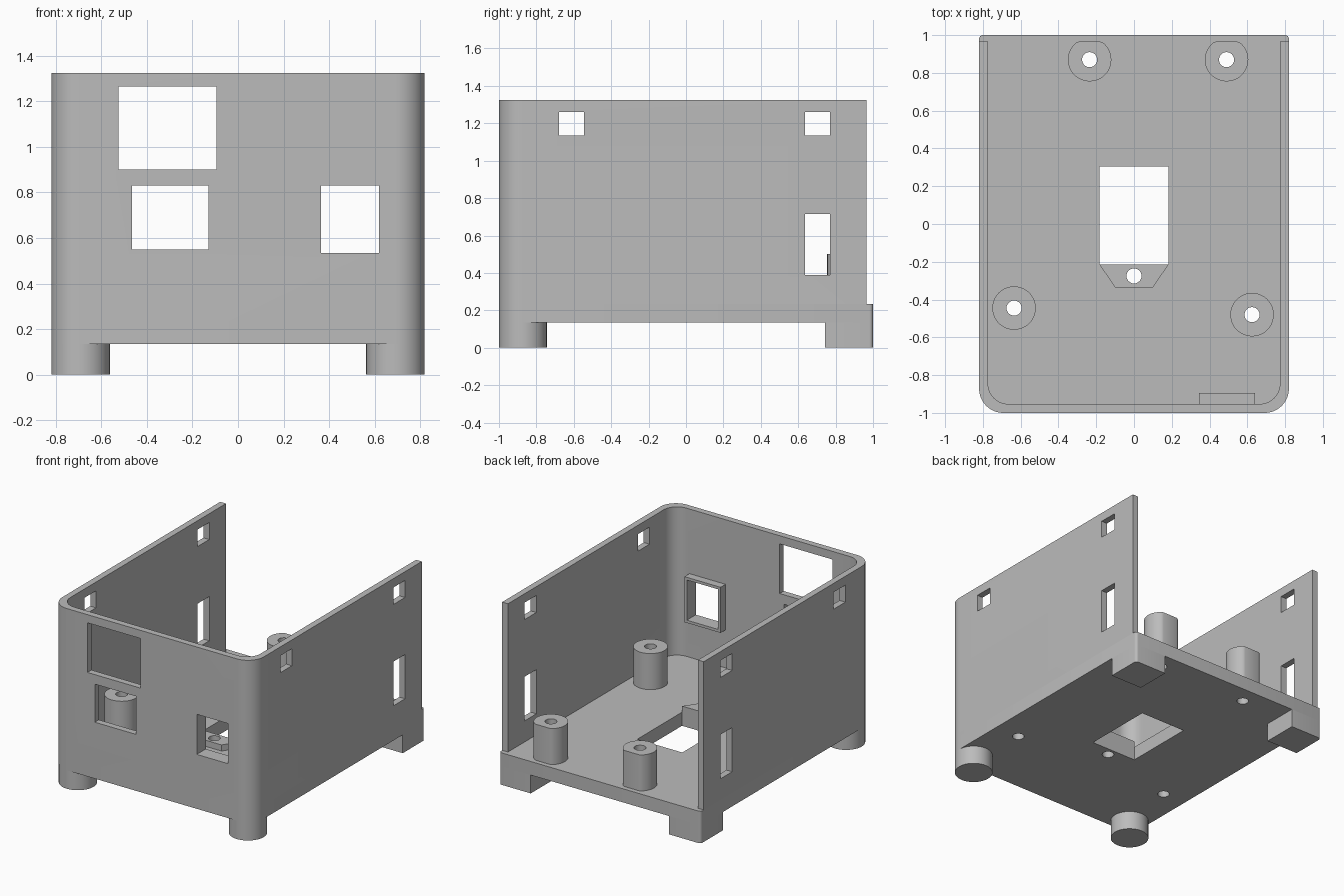
import bpy
import bmesh
from math import cos, sin, pi, radians

cube = bpy.data.objects.get("Cube")
if cube:
    bpy.data.objects.remove(cube, do_unlink=True)

grey = bpy.data.materials.new("plain grey")
grey.use_nodes = True
COLOUR = (0.5, 0.5, 0.5, 1)
grey.diffuse_color = COLOUR
grey.node_tree.nodes["Principled BSDF"].inputs["Base Color"].default_value = COLOUR

W, WALL, WALL_END = 0.82, 0.047, 0.965
BASE, FLOOR, TOP, POST_TOP = 0.135, 0.235, 1.325, 0.5
CORNER, FOOT = 0.128, 0.257


def arc(cx, cy, r, start, end, steps=12):
    """Points on an arc, angles in degrees."""
    angles = [radians(start + (end - start) * i / steps) for i in range(steps + 1)]
    return [(cx + r * cos(a), cy + r * sin(a)) for a in angles]


def circle(cx, cy, r, steps=40):
    return arc(cx, cy, r, 0, 360, steps)[:-1]


def rect(x0, x1, y0, y1):
    return [(x0, y0), (x1, y0), (x1, y1), (x0, y1)]


def prism(name, outline, z0, z1):
    """Extrude a plan outline between two heights."""
    bm = bmesh.new()
    face = bm.faces.new([bm.verts.new((x, y, z0)) for x, y in outline])
    new = bmesh.ops.extrude_face_region(bm, geom=[face])["geom"]
    for v in new:
        if isinstance(v, bmesh.types.BMVert):
            v.co.z = z1
    bmesh.ops.recalc_face_normals(bm, faces=bm.faces)
    mesh = bpy.data.meshes.new(name)
    bm.to_mesh(mesh)
    bm.free()
    obj = bpy.data.objects.new(name, mesh)
    bpy.context.collection.objects.link(obj)
    mesh.materials.append(grey)
    return obj


def cut(obj, *cutters):
    """Subtract the cutters, then remove them."""
    for c in cutters:
        mod = obj.modifiers.new("cut", "BOOLEAN")
        mod.operation, mod.solver, mod.object = "DIFFERENCE", "EXACT", c
    bpy.context.view_layer.update()
    done = bpy.data.meshes.new_from_object(
        obj.evaluated_get(bpy.context.evaluated_depsgraph_get()))
    obj.modifiers.clear()
    obj.data = done
    for c in cutters:
        bpy.data.objects.remove(c, do_unlink=True)


def box(x0, x1, y0, y1, z0, z1):
    return prism("cutter", rect(x0, x1, y0, y1), z0, z1)


def drill(x, y):
    return prism("cutter", circle(x, y, 0.04, 24), 0.05, 0.7)


parts = []
POSTS = {"back_right_post": (-0.235, 0.87), "back_left_post": (0.49, 0.87),
         "front_right_post": (-0.635, -0.445), "front_left_post": (0.625, -0.48)}
CLIP_HOLE = (0, -0.275)

# Floor plate with rounded front corners, central opening and screw holes
cx, cy = W - CORNER, -1 + CORNER
outline = (arc(-cx, cy, CORNER, 180, 270) + arc(cx, cy, CORNER, 270, 360)
           + arc(W - 0.02, 0.98, 0.02, 0, 90, 4) + arc(0.02 - W, 0.98, 0.02, 90, 180, 4))
floor = prism("floor", outline, BASE, FLOOR)
cut(floor, box(-0.183, 0.183, -0.215, 0.305, 0, 0.6), drill(*CLIP_HOLE),
    *[drill(x, y) for x, y in POSTS.values()])
parts.append(floor)

# U-shaped wall, open at the back
r = CORNER - 0.02
ix, iy = W - WALL - r, -1 + WALL + r
outline = ([(-W, WALL_END)] + arc(-cx, cy, CORNER, 180, 270) + arc(cx, cy, CORNER, 270, 360)
           + [(W, WALL_END), (W - WALL, WALL_END)]
           + arc(ix, iy, r, 360, 270) + arc(-ix, iy, r, 270, 180) + [(WALL - W, WALL_END)])
walls = prism("walls", outline, FLOOR, TOP)

# Front windows, and slots through both side walls
windows = [(-0.525, -0.095, 0.9, 1.265), (-0.465, -0.13, 0.55, 0.83), (0.365, 0.62, 0.535, 0.83)]
slots = [(-0.68, -0.545, 1.135, 1.26), (0.635, 0.77, 1.135, 1.26), (0.635, 0.77, 0.39, 0.715)]
cut(walls, *[box(x0, x1, -1.1, -0.8, z0, z1) for x0, x1, z0, z1 in windows],
    *[box(-1, 1, y0, y1, z0, z1) for y0, y1, z0, z1 in slots])
parts.append(walls)

# Raised rim inside the left front window
x0, x1, z0, z1 = windows[2]
rim = prism("window_rim", rect(x0 - 0.02, x1 + 0.02, -0.953, -0.895), z0 - 0.02, z1 + 0.02)
cut(rim, box(x0, x1, -1.1, -0.8, z0, z1))
parts.append(rim)

# Screw posts; the back pair are flattened where they meet the wall line
for name, (x, y) in POSTS.items():
    outline = [(px, min(py, WALL_END)) for px, py in circle(x, y, 0.115, 48)]
    outline = [p for i, p in enumerate(outline)
               if not (p[1] == outline[i - 1][1] == outline[(i + 1) % 48][1])]
    post = prism(name, outline, FLOOR, POST_TOP)
    cut(post, drill(x, y))
    parts.append(post)

# Tapered clip block at the front of the opening
clip = prism("clip_block", [(-0.183, -0.215), (-0.1, -0.335), (0.1, -0.335), (0.183, -0.215)],
             FLOOR, FLOOR + 0.045)
cut(clip, drill(*CLIP_HOLE))
parts.append(clip)

# Feet: round at the front, square at the back
for side, s in (("left", 1), ("right", -1)):
    parts.append(prism(f"front_{side}_foot", circle(s * cx, cy, CORNER), 0, BASE))
    xa, xb = sorted((s * W, s * (W - FOOT)))
    outer = arc(s * (W - 0.02), 0.98, 0.02, 0 if s > 0 else 180, 90, 4)
    square = [(s * (W - FOOT), 1 - FOOT), (s * W, 1 - FOOT)] + outer + [(s * (W - FOOT), 1)]
    parts.append(prism(f"back_{side}_foot", square, 0, BASE))

# Smooth the round surfaces and keep the edges sharp
bpy.ops.object.select_all(action="DESELECT")
for p in parts:
    p.select_set(True)
bpy.context.view_layer.objects.active = parts[0]
bpy.ops.object.shade_smooth_by_angle(angle=radians(30))
